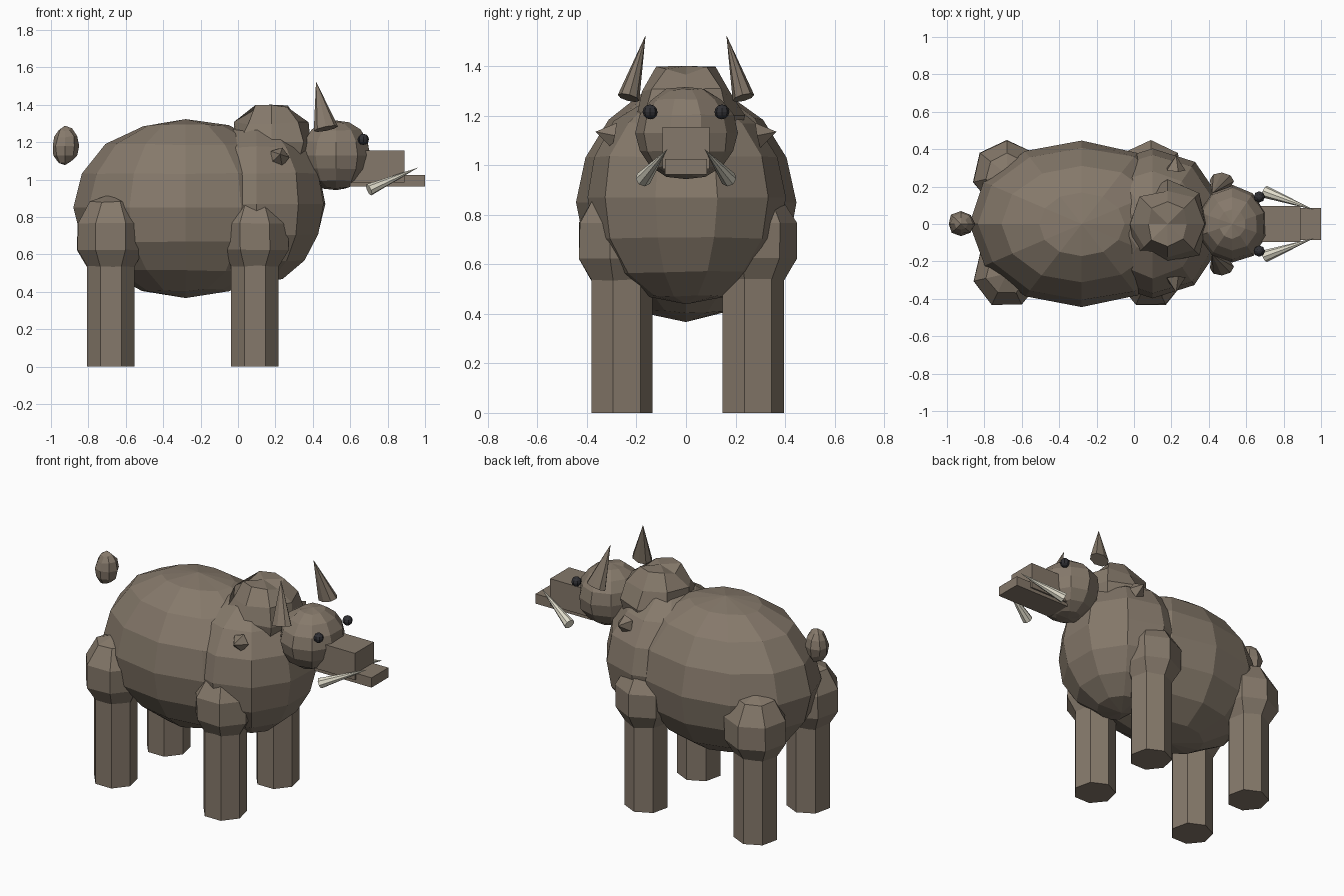
import bpy, random
from math import sin, cos, pi
from mathutils import Vector

if "Cube" in bpy.data.objects:
    bpy.data.objects.remove(bpy.data.objects["Cube"])

random.seed(4)


def material(name, rgb):
    m = bpy.data.materials.new(name)
    m.diffuse_color = (*rgb, 1)
    m.use_nodes = True
    m.node_tree.nodes["Principled BSDF"].inputs["Base Color"].default_value = m.diffuse_color
    return m


HIDE = material("hide", (0.235, 0.19, 0.145))
IVORY = material("ivory", (0.75, 0.72, 0.6))
DARK = material("dark", (0.03, 0.03, 0.035))


def mesh(name, verts, faces, mat):
    me = bpy.data.meshes.new(name)
    me.from_pydata(verts, [], faces)
    me.materials.append(mat)
    ob = bpy.data.objects.new(name, me)
    bpy.context.collection.objects.link(ob)
    return ob


def ball(name, centre, radii, segs, rings, jitter=0.0, mat=HIDE):
    """Low-poly ellipsoid; the first column of points lies on +y."""
    c = Vector(centre)

    def point(x, y, z):
        k = 1 + random.uniform(-jitter, jitter)
        return c + Vector((x * radii[0], y * radii[1], z * radii[2])) * k

    verts = [point(0, 0, 1)]
    for r in range(1, rings):
        t = pi * r / rings
        for s in range(segs):
            a = 2 * pi * s / segs
            verts.append(point(-sin(a) * sin(t), cos(a) * sin(t), cos(t)))
    verts.append(point(0, 0, -1))
    last, faces = len(verts) - 1, []
    for s in range(segs):
        n = (s + 1) % segs
        faces.append((0, 1 + s, 1 + n))
        for r in range(rings - 2):
            a = 1 + r * segs
            faces.append((a + s, a + segs + s, a + segs + n, a + n))
        b = 1 + (rings - 2) * segs
        faces.append((b + s, last, b + n))
    return mesh(name, verts, faces, mat)


def cone(name, base, tip, radius, sides, mat, squash=1.0):
    """Cone from base centre to tip, optionally flattened across."""
    base, tip = Vector(base), Vector(tip)
    axis = (tip - base).normalized()
    v = axis.cross(Vector((1, 0, 0))).normalized()
    u = v.cross(axis)
    verts = [base + u * cos(2 * pi * i / sides) * radius
             + v * sin(2 * pi * i / sides) * radius * squash for i in range(sides)]
    faces = [(i, (i + 1) % sides, sides) for i in range(sides)]
    return mesh(name, verts + [tip], faces + [tuple(reversed(range(sides)))], mat)


def box(name, lo, hi):
    bpy.ops.mesh.primitive_cube_add(size=1, location=[(a + b) / 2 for a, b in zip(lo, hi)])
    ob = bpy.context.object
    ob.name = name
    ob.scale = [b - a for a, b in zip(lo, hi)]
    ob.data.materials.append(HIDE)


# Trunk: barrel body, chest, shaggy mane
ball("body", (-0.28, 0, 0.85), (0.6, 0.445, 0.477), 12, 8, 0.015)
ball("chest", (0.1, 0, 0.87), (0.38, 0.405, 0.428), 10, 8, 0.02)
ball("mane", (0.18, 0, 1.2), (0.225, 0.22, 0.21), 8, 6, 0.1)

# Head, snout, lower jaw
ball("head", (0.525, 0, 1.13), (0.19, 0.205, 0.19), 10, 8, 0.03)
box("snout", (0.6, -0.095, 0.985), (0.89, 0.095, 1.155))
box("lower_jaw", (0.6, -0.085, 0.963), (1.0, 0.085, 1.025))

# Tail tuft
ball("tail", (-0.925, 0, 1.18), (0.07, 0.065, 0.1), 8, 6, 0.1)

# Paired parts
for side, s in (("left", 1), ("right", -1)):
    ball(side + "_eye", (0.67, s * 0.145, 1.215), (0.03, 0.03, 0.03), 8, 6, mat=DARK)
    cone(side + "_ear", (0.47, s * 0.232, 1.272), (0.417, s * 0.163, 1.525), 0.066, 8, HIDE, 0.68)
    cone(side + "_tusk", (0.70, s * 0.172, 0.945), (0.965, s * 0.075, 1.065), 0.033, 8, IVORY)
    cone(side + "_mane_tuft", (0.22, s * 0.29, 1.12), (0.225, s * 0.365, 1.135), 0.055, 5, HIDE)
    # Seven-sided legs with a bulging upper joint
    for end, x in (("front", 0.09), ("rear", -0.68)):
        y = s * 0.265
        ball(f"{end}_{side}_joint", (x, y, 0.695), (0.192, 0.192, 0.23), 7, 5, 0.02)
        bpy.ops.mesh.primitive_cylinder_add(vertices=7, radius=0.13, depth=0.65,
                                            location=(x, y, 0.325))
        leg = bpy.context.object
        leg.name = f"{end}_{side}_leg"
        leg.data.materials.append(HIDE)
